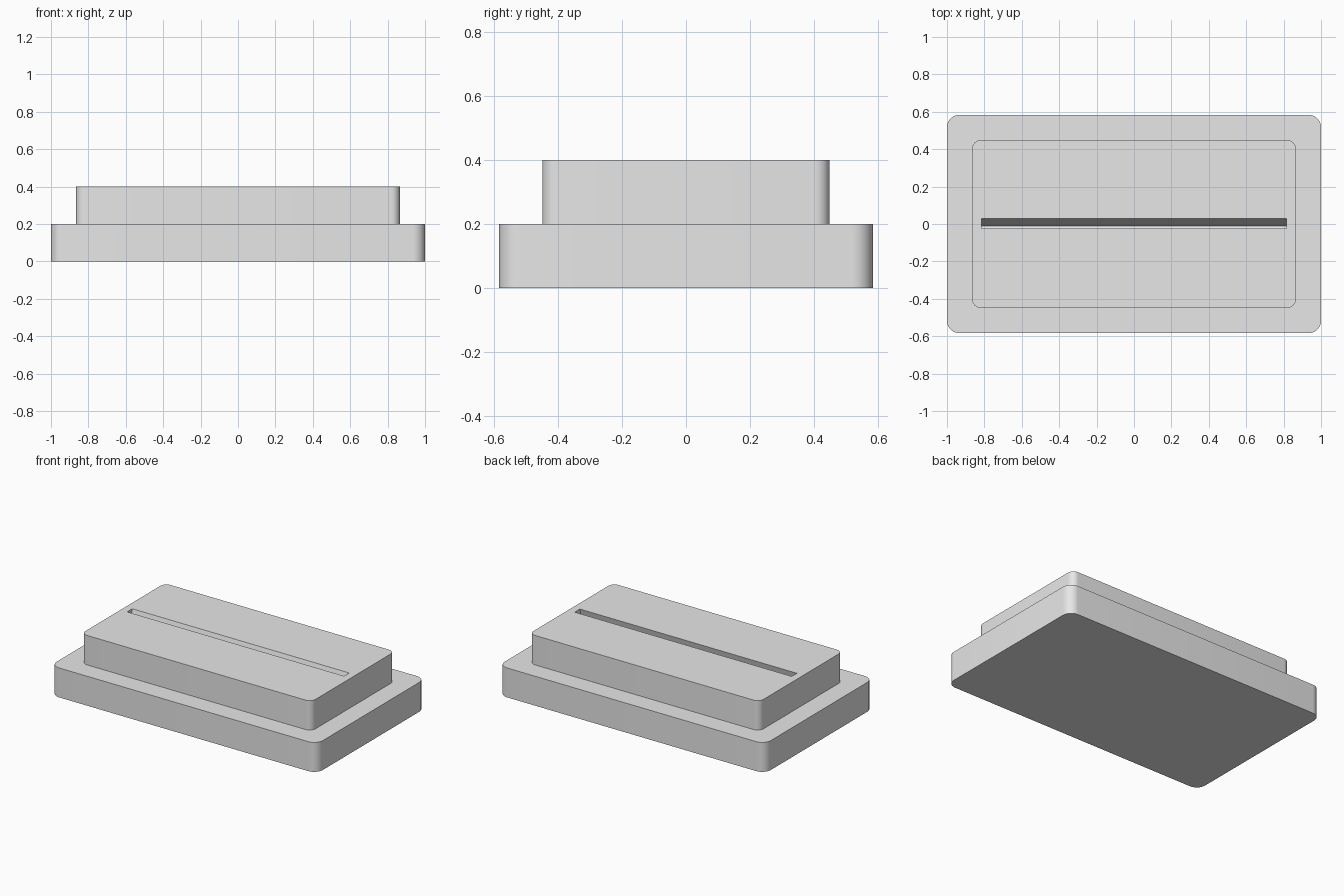
import bpy
import bmesh
from math import radians, cos
from mathutils import Matrix, Vector

default = bpy.data.objects.get("Cube")
if default:
    bpy.data.objects.remove(default, do_unlink=True)

grey = bpy.data.materials.new("light_grey")
grey.use_nodes = True
grey.diffuse_color = (0.8, 0.8, 0.8, 1)
grey.node_tree.nodes["Principled BSDF"].inputs["Base Color"].default_value = (0.8, 0.8, 0.8, 1)


def block(name, size, centre, radius=0.0, tilt=0.0):
    """Box with optional rounded upright edges and a tilt about x."""
    bm = bmesh.new()
    bmesh.ops.create_cube(bm, size=1)
    bmesh.ops.scale(bm, vec=size, verts=bm.verts)
    if radius:
        upright = [e for e in bm.edges
                   if abs(e.verts[0].co.z - e.verts[1].co.z) > size[2] / 2]
        bmesh.ops.bevel(bm, geom=upright, offset=radius, segments=10,
                        profile=0.5, affect='EDGES')
    bm.transform(Matrix.Translation(Vector(centre)) @ Matrix.Rotation(tilt, 4, 'X'))
    mesh = bpy.data.meshes.new(name)
    bm.to_mesh(mesh)
    bm.free()
    mesh.materials.append(grey)
    obj = bpy.data.objects.new(name, mesh)
    bpy.context.collection.objects.link(obj)
    return obj


# Two stacked tiers
base = block("base_tier", (2, 1.166, 0.2), (0, 0, 0.1), radius=0.065)
upper = block("upper_tier", (1.73, 0.896, 0.2), (0, 0, 0.3), radius=0.045)

# Card slot, leaning back, cut into the upper tier
lean = radians(15)
cutter = block("slot_cutter", (1.63, 0.055 * cos(lean), 0.296), (0, 0.0025, 0.4), tilt=-lean)
cutter.hide_render = True
cut = upper.modifiers.new("slot", 'BOOLEAN')
cut.operation = 'DIFFERENCE'
cut.solver = 'EXACT'
cut.object = cutter

bpy.ops.object.select_all(action='DESELECT')
bpy.context.view_layer.objects.active = upper
upper.select_set(True)
bpy.ops.object.modifier_apply(modifier=cut.name)
bpy.data.objects.remove(cutter, do_unlink=True)

# Smooth corners, crisp edges
base.select_set(True)
bpy.ops.object.shade_smooth_by_angle(angle=radians(30))
